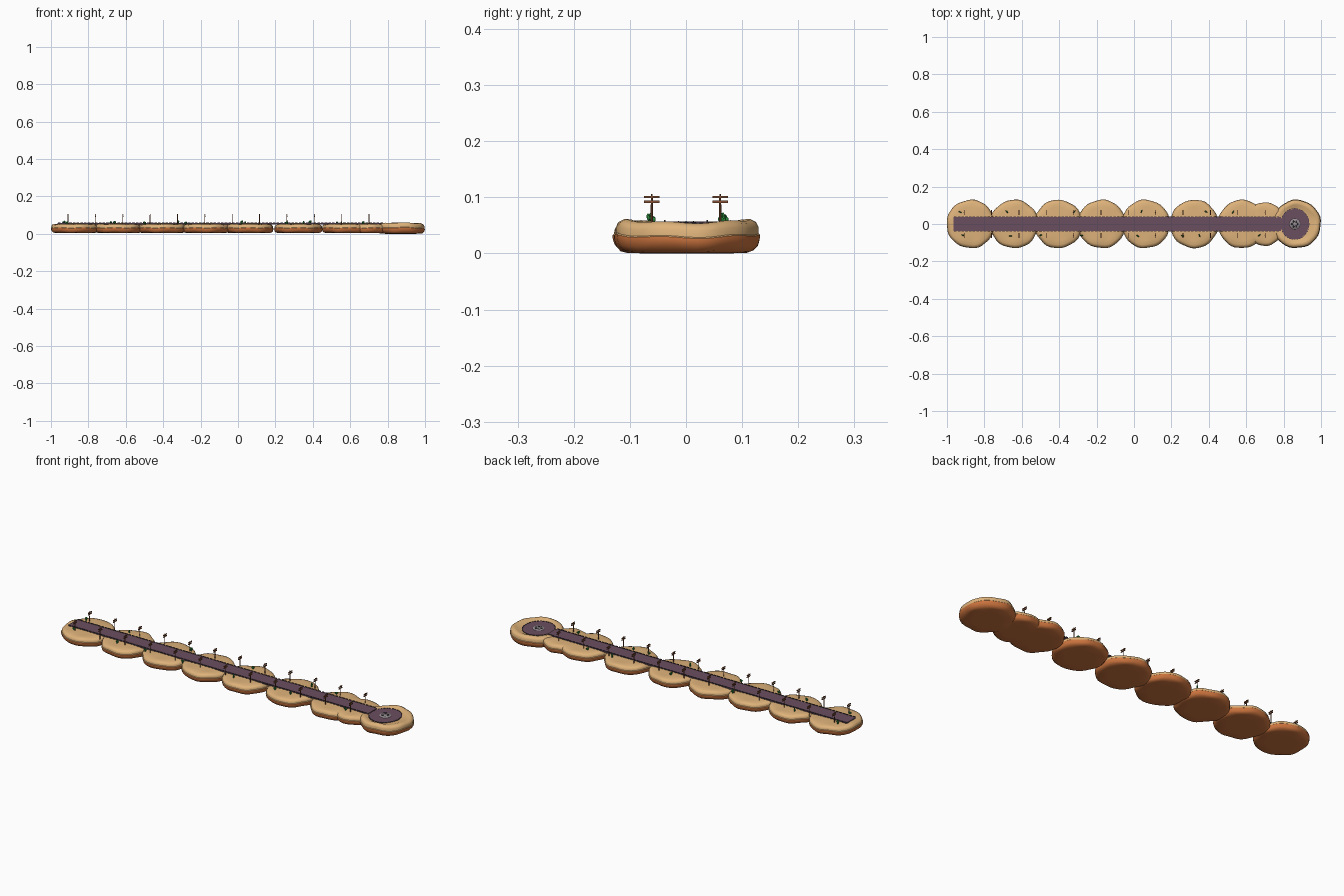
import bpy, bmesh, math, random
from mathutils import Matrix, Vector

if "Cube" in bpy.data.objects:
    bpy.data.objects.remove(bpy.data.objects["Cube"])
random.seed(4)


def material(name, r, g, b):
    lin = lambda c: ((c / 255 + 0.055) / 1.055) ** 2.4
    m = bpy.data.materials.new(name)
    m.diffuse_color = (lin(r), lin(g), lin(b), 1)
    m.use_nodes = True
    m.node_tree.nodes["Principled BSDF"].inputs["Base Color"].default_value = m.diffuse_color
    return m


SAND = material("sand", 222, 178, 122)
CLAY = material("orange clay", 204, 116, 62)
ROAD = material("purple road", 106, 78, 95)
CURB = material("dark purple stone", 66, 54, 66)
WOOD = material("brown wood", 134, 80, 50)
CACTUS = material("cactus green", 40, 135, 58)
STONE = material("grey stone", 150, 143, 146)


def finish(name, bm, mats, angle=35):
    bmesh.ops.recalc_face_normals(bm, faces=bm.faces)
    me = bpy.data.meshes.new(name)
    bm.to_mesh(me)
    bm.free()
    for m in mats:
        me.materials.append(m)
    me.shade_smooth()
    me.set_sharp_from_angle(angle=math.radians(angle))
    ob = bpy.data.objects.new(name, me)
    bpy.context.collection.objects.link(ob)
    return ob


def box(bm, loc, size, turn=0):
    mat = Matrix.Translation(loc) @ Matrix.Rotation(turn, 4, 'Z') @ Matrix.Diagonal((*size, 1))
    bmesh.ops.create_cube(bm, size=1, matrix=mat)


def rod(bm, a, b, r, r2=None, sides=8):
    a, b = Vector(a), Vector(b)
    d = b - a
    mat = Matrix.Translation((a + b) / 2) @ d.to_track_quat('Z', 'Y').to_matrix().to_4x4()
    bmesh.ops.create_cone(bm, cap_ends=True, segments=sides, radius1=r,
                          radius2=r if r2 is None else r2, depth=d.length, matrix=mat)


def ball(bm, loc, r, scale=(1, 1, 1), detail=2):
    mat = Matrix.Translation(loc) @ Matrix.Diagonal((*scale, 1))
    bmesh.ops.create_icosphere(bm, subdivisions=detail, radius=r, matrix=mat)


# Lumpy island: steep clay wall with a slightly smaller sand slab on top
FLAT = [(0.55, 0.004), (0.82, 0.005), (0.92, 0.008), (0.975, 0.015), (1.0, 0.026), (0.998, 0.031),
        (0.978, 0.033), (0.975, 0.040), (0.94, 0.047), (0.86, 0.051), (0.7, 0.0525), (0.4, 0.054)]
BASIN = [(0.55, 0.0), (0.82, 0.001), (0.91, 0.005), (0.97, 0.014), (1.0, 0.027), (0.998, 0.033),
         (0.982, 0.035), (0.98, 0.047), (0.95, 0.055), (0.87, 0.060), (0.78, 0.059), (0.69, 0.052), (0.4, 0.050)]


def island(name, cx, rx, ry, prof, seam=5, dip=0.0, n=40):
    bm = bmesh.new()
    p = [random.uniform(0, 6.28) for _ in range(4)]
    rings = []
    for i, (r, z) in enumerate(prof):
        ring = []
        for k in range(n):
            a = 2 * math.pi * k / n
            w = 1 - 0.012 + 0.012 * math.sin(5 * a + p[0]) + 0.01 * math.sin(9 * a + p[1])
            lift = 0.0018 * math.sin(6 * a + p[2]) if 1 < i < len(prof) - 2 else 0
            low = dip * math.cos(a) ** 2 if i > 3 and r > 0.7 else 0
            ring.append(bm.verts.new((cx + rx * r * w * math.cos(a),
                                      ry * r * w * math.sin(a), z + lift - low)))
        rings.append(ring)
    for i in range(len(rings) - 1):
        for k in range(n):
            j = (k + 1) % n
            f = bm.faces.new((rings[i][k], rings[i][j], rings[i + 1][j], rings[i + 1][k]))
            f.material_index = 1 if i < seam else 0
    bm.faces.new(rings[0][::-1]).material_index = 1
    bm.faces.new(rings[-1]).material_index = 0
    return finish(name, bm, [SAND, CLAY], 40)


for i, cx in enumerate((-0.873, -0.64, -0.405, -0.172, 0.062, 0.322, 0.578)):
    island(f"island_{i + 1}", cx, 0.131, 0.131, FLAT)
island("small_island", 0.70, 0.108, 0.118, FLAT)
island("end_island", 0.87, 0.131, 0.131, BASIN, dip=0.005)

# Road slab
bm = bmesh.new()
box(bm, (-0.09, 0, 0.0535), (1.75, 0.074, 0.007))
finish("road", bm, [ROAD])

# Rows of small curb stones on both road edges and round the plaza
PX, PR = 0.86, 0.08
bm = bmesh.new()
for s in (-1, 1):
    for k in range(88):
        box(bm, (-0.955 + k * 0.0198, s * 0.038, 0.0565), (0.014, 0.0025, 0.007))
finish("road_curb", bm, [CURB])
bm = bmesh.new()
for k in range(36):
    a = 2 * math.pi * k / 36
    if abs(a - math.pi) > 0.4:
        box(bm, (PX + PR * 0.95 * math.cos(a), PR * 1.04 * math.sin(a), 0.0535), (0.003, 0.009, 0.003), a)
finish("plaza_border", bm, [CURB])

# Round plaza with slightly ragged edge
bm = bmesh.new()
rim = [bm.verts.new((PX + r * 0.95 * math.cos(a), r * 1.04 * math.sin(a), 0.0535))
       for k in range(40)
       for a, r in [(k * math.pi / 20, PR + random.uniform(-0.003, 0.003))]]
top = bm.faces.new(rim)
ext = bmesh.ops.extrude_face_region(bm, geom=[top])
bmesh.ops.translate(bm, vec=(0, 0, -0.005), verts=[v for v in ext['geom'] if isinstance(v, bmesh.types.BMVert)])
finish("plaza", bm, [ROAD])

# Grey stone disc with a few dark stones in the middle of the plaza
bm = bmesh.new()
rod(bm, (PX, 0, 0.053), (PX, 0, 0.0555), 0.029, 0.027, sides=20)
finish("stone_disc", bm, [STONE], 60)
bm = bmesh.new()
for k in range(6):
    a = math.pi * k / 3
    ball(bm, (PX + 0.015 * math.cos(a), 0.015 * math.sin(a), 0.0555), 0.005, (1, 1, 0.4))
finish("dark_stones", bm, [CURB], 60)

# Utility poles: twelve pairs with two cross arms
bm = bmesh.new()
for k in range(12):
    x = -0.909 + k * 0.1463
    for s in (-1, 1):
        y = s * 0.061
        rod(bm, (x, y, 0.045), (x, y, 0.106), 0.0021, 0.0017)
        for z in (0.092, 0.1005):
            box(bm, (x + 0.001, y, z), (0.004, 0.028, 0.0042))
finish("utility_poles", bm, [WOOD])

# Cacti: smooth rounded trunk with two upright arms
bm = bmesh.new()
for x, y, h in ((-0.93, 0.064, .020), (-0.915, -0.06, .016), (-0.68, 0.066, .017), (-0.66, -0.064, .018),
                (-0.50, -0.06, .015), (-0.32, 0.066, .022), (-0.28, -0.062, .015), (0.02, -0.064, .021),
                (0.04, 0.068, .017), (0.26, -0.063, .016), (0.35, -0.062, .018), (0.385, 0.066, .022),
                (0.53, 0.064, .015), (0.67, -0.06, .017)):
    ball(bm, (x, y, 0.050 + h * 0.45), 1, (0.004, 0.004, h * 0.6))
    t = random.uniform(0, 3.14)
    for s, lo in ((1, 0.62), (-1, 0.75)):
        dx, dy, z = s * 0.0055 * math.cos(t), s * 0.0055 * math.sin(t), 0.05 + h * lo
        ball(bm, (x + dx, y + dy, z), 1, (0.0028, 0.0028, h * 0.26))
finish("cacti", bm, [CACTUS], 80)
